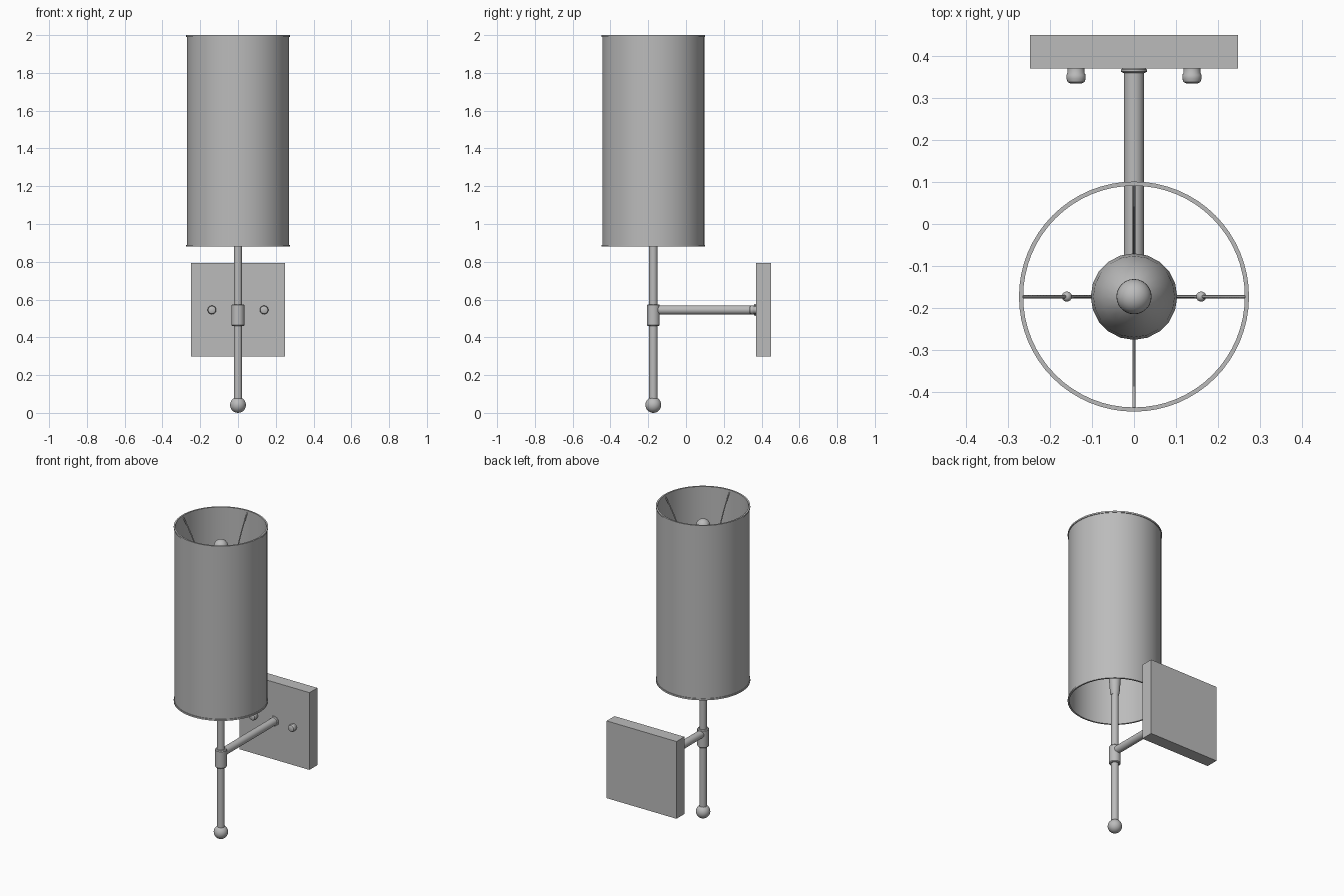
import bpy, math
from mathutils import Matrix, Vector

cube = bpy.data.objects.get("Cube")
if cube:
    bpy.data.objects.remove(cube, do_unlink=True)

AXIS_Y = -0.173   # depth of the upright stem
ARM_Z = 0.545     # height of the horizontal arm

metal = bpy.data.materials.new("plain grey")
metal.use_nodes = True
grey = (0.5, 0.5, 0.5, 1)
metal.diffuse_color = grey
metal.node_tree.nodes["Principled BSDF"].inputs["Base Color"].default_value = grey


def finish(obj, name):
    obj.name = name
    obj.data.materials.append(metal)
    bpy.ops.object.select_all(action="DESELECT")
    obj.select_set(True)
    bpy.context.view_layer.objects.active = obj
    bpy.ops.object.shade_smooth_by_angle(angle=math.radians(35))
    return obj


def lathe(name, profile, origin, along_y=False, sides=32, closed=False):
    """Turn a (radius, height) profile about z, or about y for wall-mounted parts."""
    turn = Matrix.Rotation(-math.pi / 2, 4, "X") if along_y else Matrix()
    place = Matrix.Translation(origin) @ turn
    verts, faces = [], []
    for r, h in profile:
        for i in range(sides):
            a = math.tau * i / sides
            verts.append(place @ Vector((r * math.cos(a), r * math.sin(a), h)))
    rows = len(profile)
    for j in range(rows if closed else rows - 1):
        k = (j + 1) % rows
        for i in range(sides):
            n = (i + 1) % sides
            faces.append((j * sides + i, j * sides + n, k * sides + n, k * sides + i))
    if not closed:
        faces.append(tuple(reversed(range(sides))))
        faces.append(tuple(range((rows - 1) * sides, rows * sides)))
    mesh = bpy.data.meshes.new(name)
    mesh.from_pydata(verts, [], faces)
    obj = bpy.data.objects.new(name, mesh)
    bpy.context.collection.objects.link(obj)
    return finish(obj, name)


def ball(name, radius, location):
    bpy.ops.mesh.primitive_uv_sphere_add(segments=24, ring_count=14, radius=radius, location=location)
    return finish(bpy.context.object, name)


# Square wall plate
bpy.ops.mesh.primitive_cube_add(size=1, location=(0, 0.41, ARM_Z))
plate = bpy.context.object
plate.scale = (0.495, 0.08, 0.495)
bpy.ops.object.transform_apply(location=False, rotation=False, scale=True)
finish(plate, "wall_plate")

# Rounded mounting nuts on the plate
nut = [(0.014, 0), (0.02, 0.003), (0.023, 0.011), (0.023, 0.02), (0.02, 0.025), (0.02, 0.037)]
for side, x in (("right", -0.138), ("left", 0.138)):
    lathe(side + "_mounting_nut", nut, (x, 0.335, ARM_Z), True, 20)

# Horizontal arm with its flange
lathe("arm", [(0.024, 0), (0.024, 0.545)], (0, AXIS_Y, ARM_Z), True)
lathe("arm_flange", [(0.025, 0), (0.031, 0.003), (0.031, 0.008), (0.027, 0.012)],
      (0, 0.36, ARM_Z), True)

# Upright stem, collar and bottom ball
lathe("stem", [(0.022, 0.06), (0.022, 0.95)], (0, AXIS_Y, 0))
lathe("stem_collar", [(0.03, 0.46), (0.034, 0.465), (0.034, 0.57), (0.03, 0.575)], (0, AXIS_Y, 0))
ball("bottom_ball", 0.042, (0, AXIS_Y, 0.042))

# Lamp socket, bulb and top finial
lathe("socket", [(0.023, 0.92), (0.028, 0.94), (0.036, 1.05), (0.036, 1.27)], (0, AXIS_Y, 0))
lathe("bulb", [(0.034, 1.27), (0.045, 1.34), (0.075, 1.44), (0.097, 1.53), (0.103, 1.6),
               (0.097, 1.67), (0.076, 1.74), (0.045, 1.79), (0.02, 1.81), (0.012, 1.85)],
      (0, AXIS_Y, 0), sides=20)
ball("finial", 0.042, (0, AXIS_Y, 1.873))

# Cylindrical shade with thin rolled rims
lathe("shade", [(0.27, 0.885), (0.27, 1.995), (0.265, 1.995), (0.265, 0.885)],
      (0, AXIS_Y, 0), sides=64, closed=True)
for place, z in (("bottom", 0.88), ("top", 1.99)):
    lathe(place + "_shade_rim", [(0.274, z), (0.274, z + 0.01), (0.264, z + 0.01), (0.264, z)],
          (0, AXIS_Y, 0), sides=64, closed=True)

# Four curved wires carrying the shade
for i, place in enumerate(("left", "back", "right", "front")):
    a = i * math.pi / 2
    curve = bpy.data.curves.new(place + "_wire", "CURVE")
    curve.dimensions = "3D"
    curve.bevel_depth = 0.004
    curve.bevel_resolution = 1
    path = curve.splines.new("NURBS")
    points = [(0.267, 1.985), (0.23, 1.93), (0.18, 1.83), (0.13, 1.7), (0.095, 1.58)]
    path.points.add(len(points) - 1)
    for p, (r, z) in zip(path.points, points):
        p.co = (r * math.cos(a), AXIS_Y + r * math.sin(a), z, 1)
    path.use_endpoint_u = True
    path.order_u = 3
    wire = bpy.data.objects.new(place + "_wire", curve)
    bpy.context.collection.objects.link(wire)
    curve.materials.append(metal)

# Small beads on the side wires
for side, s in (("right", -1), ("left", 1)):
    ball(side + "_wire_bead", 0.012, (s * 0.16, AXIS_Y, 1.78))
